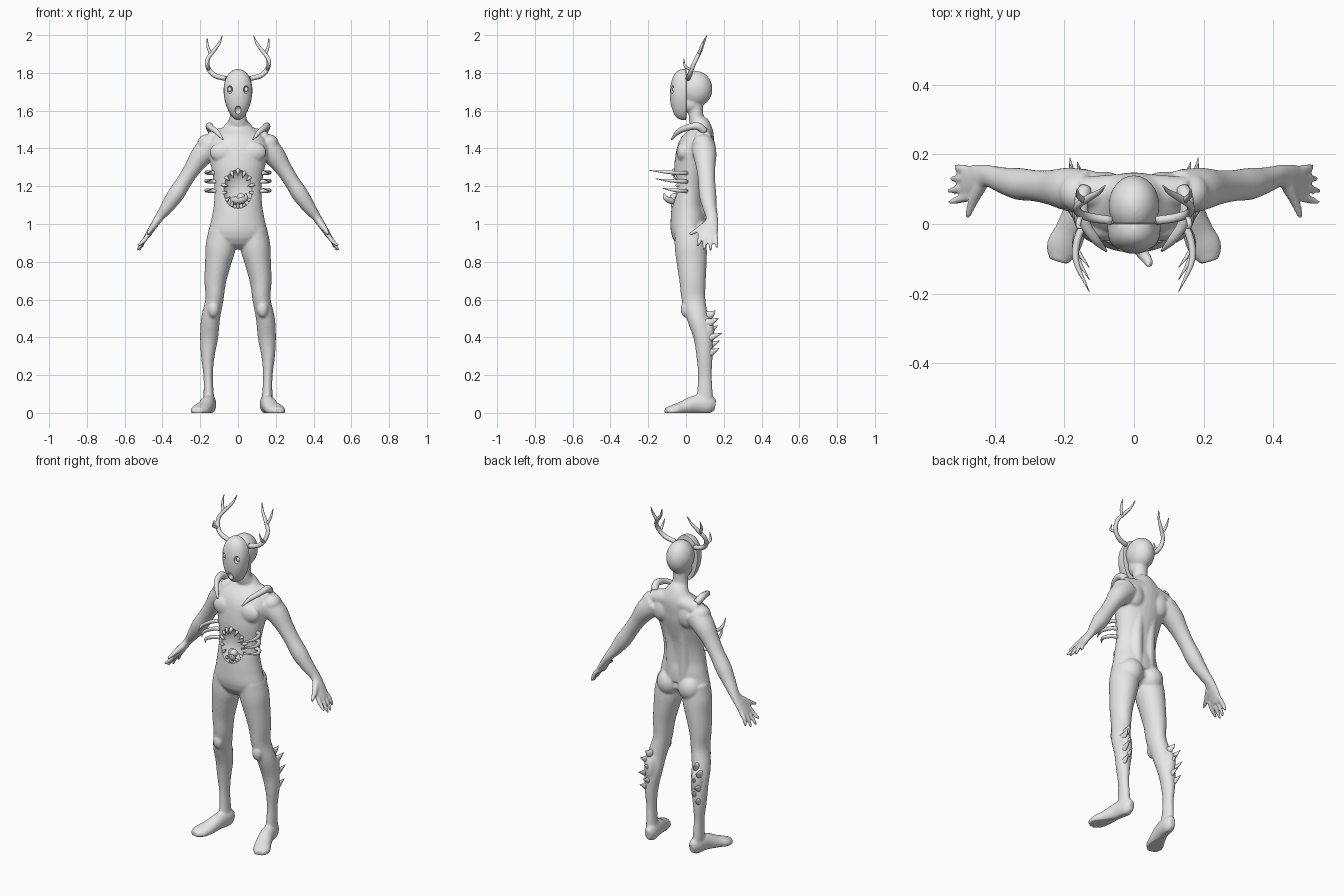
import bpy, bmesh, math
from mathutils import Vector, Matrix

cube = bpy.data.objects.get("Cube")
if cube:
    bpy.data.objects.remove(cube, do_unlink=True)

grey = bpy.data.materials.new("pale_grey")
grey.use_nodes = True
grey.diffuse_color = (0.8, 0.8, 0.8, 1)
grey.node_tree.nodes["Principled BSDF"].inputs["Base Color"].default_value = (0.8, 0.8, 0.8, 1)

X, Y = Vector((1, 0, 0)), Vector((0, 1, 0))
SIDES = (1, -1)


def resample(pts, steps):
    """Catmull-Rom interpolation of points and their radii."""
    p = [Vector(q) for q in pts]
    p = [p[0] * 2 - p[1]] + p + [p[-1] * 2 - p[-2]]
    out = []
    for i in range(1, len(p) - 2):
        a, b, c, d = p[i - 1:i + 3]
        for k in range(steps):
            t = k / steps
            out.append((b * 2 + (c - a) * t + (a * 2 - b * 5 + c * 4 - d) * t * t
                        + (b * 3 - a - c * 3 + d) * t ** 3) / 2)
    return out + [p[-2]]


def loft(bm, pts, ref=Y, side=1, n=20, steps=4):
    """Closed tube; each point is x, y, z, radius across ref, radius along ref."""
    pts = [q if len(q) == 5 else (*q, q[3]) for q in pts]
    pts = resample(pts, steps)
    rings = []
    for i, q in enumerate(pts):
        t = (pts[min(i + 1, len(pts) - 1)] - pts[max(i - 1, 0)]).to_3d().normalized()
        v = (ref - t * ref.dot(t)).normalized()
        u = v.cross(t)
        ring = []
        for k in range(n):
            w = math.tau * k / n
            c = q.to_3d() + u * max(q[3], .001) * math.cos(w) + v * max(q[4], .001) * math.sin(w)
            ring.append(bm.verts.new((c.x * side, c.y, c.z)))
        rings.append(ring)
    for a, b in zip(rings, rings[1:]):
        for k in range(n):
            bm.faces.new((a[k], a[(k + 1) % n], b[(k + 1) % n], b[k]))
    bm.faces.new(rings[0])
    bm.faces.new(rings[-1])


def ball(bm, loc, size, side=1):
    m = Matrix.Translation((loc[0] * side, loc[1], loc[2])) @ Matrix.Diagonal((*size, 1))
    return bmesh.ops.create_uvsphere(bm, u_segments=24, v_segments=16, radius=1, matrix=m)["verts"]


def finish(name, bm):
    bmesh.ops.recalc_face_normals(bm, faces=bm.faces)
    for f in bm.faces:
        f.smooth = True
    me = bpy.data.meshes.new(name)
    bm.to_mesh(me)
    bm.free()
    me.materials.append(grey)
    ob = bpy.data.objects.new(name, me)
    bpy.context.collection.objects.link(ob)
    return ob


def carve(ob, cutter):
    cutter.hide_render = True
    mod = ob.modifiers.new("carve", "BOOLEAN")
    mod.object, mod.operation, mod.solver = cutter, "DIFFERENCE", "EXACT"


def bake(ob, cutter):
    dg = bpy.context.evaluated_depsgraph_get()
    me = bpy.data.meshes.new_from_object(ob.evaluated_get(dg))
    ob.modifiers.clear()
    ob.data = me
    me.materials.clear()
    me.materials.append(grey)
    bpy.data.objects.remove(cutter, do_unlink=True)
    bpy.ops.object.select_all(action="DESELECT")
    ob.select_set(True)
    bpy.context.view_layer.objects.active = ob
    bpy.ops.object.shade_smooth_by_angle(angle=math.radians(45))


# Body: torso, limbs and muscles fused into one skin
bm = bmesh.new()
loft(bm, [(0, .05, .9, .08, .06), (0, .015, .95, .15, .09), (0, .012, 1.03, .14, .093),
          (0, .01, 1.1, .128, .085), (0, .02, 1.2, .125, .08), (0, .03, 1.3, .142, .093),
          (0, .05, 1.4, .16, .095), (0, .075, 1.47, .125, .075), (0, .075, 1.52, .072, .055),
          (0, .055, 1.56, .045, .04), (0, .05, 1.65, .042, .04)], n=32)
loft(bm, [(-.15, .09, 1.45, .045), (0, .095, 1.47, .05), (.15, .09, 1.45, .045)])
ball(bm, (0, .053, 1.715), (.073, .087, .095))
ball(bm, (0, .03, 1.64), (.05, .055, .055))
for s in SIDES:
    # leg and foot
    loft(bm, [(.085, .02, .97, .07, .08), (.092, .025, .88, .08, .085), (.105, .03, .8, .07, .08),
              (.12, .035, .7, .058, .07), (.125, .04, .6, .048, .063), (.145, .062, .5, .05, .056),
              (.153, .09, .4, .048, .05), (.16, .098, .3, .036, .043), (.158, .1, .2, .025, .036),
              (.155, .1, .1, .027, .042), (.152, .1, .03, .03, .045)], side=s)
    loft(bm, [(.145, .155, .04, .03, .018), (.148, .12, .045, .05, .034), (.16, .05, .045, .048, .038),
              (.182, -.02, .025, .036, .045), (.205, -.07, .012, .03, .048),
              (.217, -.108, .01, .018, .028)], ref=X, side=s)
    # arm and palm
    loft(bm, [(.13, .09, 1.42, .07, .065), (.19, .1, 1.365, .06, .062), (.24, .105, 1.295, .045, .05),
              (.285, .11, 1.225, .041, .045), (.33, .115, 1.155, .044, .046),
              (.375, .125, 1.09, .035, .038), (.42, .138, 1.03, .023, .032),
              (.45, .128, .985, .019, .044), (.485, .118, .93, .014, .048)], side=s)
    # fingers and thumb
    for y0, y1, x1, z1 in ((.078, .062, .53, .885), (.105, .095, .533, .862),
                           (.13, .13, .525, .858), (.155, .165, .51, .872)):
        loft(bm, [(.47, y0, .95, .013), (.5, (y0 + y1) / 2, .91, .012), (x1, y1, z1, .007)],
             side=s, n=10)
    loft(bm, [(.44, .11, 1.0, .02), (.462, .065, .97, .015), (.478, .018, .945, .008)],
         ref=X, side=s, n=10)
    # muscle masses
    for loc, size in (((.075, -.015, 1.38), (.075, .035, .055)), ((.085, .11, 1.4), (.06, .04, .07)),
                      ((.07, .06, .95), (.068, .065, .075)), ((.155, .115, .43), (.035, .035, .08)),
                      ((.13, .0, .55), (.03, .028, .045)), ((.165, .09, 1.425), (.05, .055, .05))):
        ball(bm, loc, size, s)
    loft(bm, [(.04, .07, 1.0, .035), (.042, .075, 1.2, .033), (.045, .1, 1.4, .035)], side=s)
body = finish("body", bm)
mod = body.modifiers.new("fuse", "REMESH")
mod.mode, mod.voxel_size, mod.use_smooth_shade = "VOXEL", .0065, True
mod = body.modifiers.new("soften", "SMOOTH")
mod.factor, mod.iterations = .5, 5
bm = bmesh.new()
ball(bm, (0, -.07, 1.185), (.082, .06, .103))
maw = finish("maw_cutter", bm)
carve(body, maw)
bake(body, maw)
for v in body.data.vertices:        # flat soles
    v.co.z = max(v.co.z, 0)

# Mask: flattened half egg with eye and mouth holes
bm = bmesh.new()
for v in bmesh.ops.create_uvsphere(bm, u_segments=48, v_segments=32, radius=1)["verts"]:
    x, y, z = v.co
    depth = -.085 * abs(y) ** .65 if y < 0 else .004 * y
    v.co = (x * (.075 + .013 * z), depth, 1.685 + .135 * z)
mask = finish("mask", bm)
bm = bmesh.new()
for s in SIDES:
    ball(bm, (.044, -.076, 1.712), (.015, .022, .021), s)
ball(bm, (0, -.085, 1.6), (.019, .03, .026))
holes = finish("mask_cutter", bm)
carve(mask, holes)
bake(mask, holes)

bm = bmesh.new()
for s in SIDES:
    ball(bm, (.044, -.062, 1.712), (.01, .01, .013), s)
finish("eyes", bm)

# Antlers: main beam, outer tine and brow spur
bm = bmesh.new()
for s in SIDES:
    loft(bm, [(.065, .01, 1.77, .013), (.12, .018, 1.785, .013), (.155, .03, 1.82, .012),
              (.162, .052, 1.87, .011), (.13, .075, 1.915, .01), (.1, .092, 1.955, .007),
              (.083, .11, 1.998, .002)], side=s, n=10)
    loft(bm, [(.145, .068, 1.9, .009), (.16, .082, 1.94, .007), (.163, .1, 1.985, .002)], side=s, n=10)
    loft(bm, [(.152, .03, 1.815, .008), (.16, -.005, 1.835, .007), (.15, -.012, 1.875, .002)],
         side=s, n=10)
finish("antlers", bm)

# Collar horns
bm = bmesh.new()
for s in SIDES:
    loft(bm, [(.14, .1, 1.49, .02), (.152, .06, 1.518, .02), (.14, .0, 1.508, .016),
              (.11, -.045, 1.485, .013), (.08, -.077, 1.447, .004)], ref=X, side=s, n=12)
finish("collar_horns", bm)

# Rib spikes curling forward
bm = bmesh.new()
for s in SIDES:
    for z, tip in ((1.27, -.195), (1.225, -.16), (1.175, -.125)):
        loft(bm, [(.1, .005, z, .011), (.148, -.01, z, .011), (.168, tip * .5, z + .004, .009),
                  (.128, tip, z + .014, .001)], ref=Vector((0, 0, 1)), side=s, n=10)
finish("rib_spikes", bm)

# Belly teeth
bm = bmesh.new()
for i in range(14):
    w = math.tau * (i + .5) / 14
    c, d = math.cos(w), math.sin(w)
    y = -.062 + .025 * abs(c)
    k = .62 + .08 * (i % 2)
    loft(bm, [(.086 * c, y + .015, 1.185 + .106 * d, .011),
              (.075 * c, y - .008, 1.185 + .092 * d, .009),
              (.08 * k * c, y - .012, 1.185 + .1 * k * d, .001)], n=8)
finish("belly_teeth", bm)

# Tongue
bm = bmesh.new()
loft(bm, [(-.03, -.01, 1.12, .022), (0, -.05, 1.125, .022), (.025, -.085, 1.125, .017),
          (.042, -.11, 1.14, .012), (.04, -.118, 1.162, .004)], ref=X, n=14)
ball(bm, (.015, -.062, 1.14), (.022, .022, .024))
finish("tongue", bm)

# Calf fins
bm = bmesh.new()
for s in SIDES:
    for i, (z, tip) in enumerate(((.53, .155), (.49, .172), (.45, .168), (.41, .19), (.37, .178), (.33, .176))):
        x = .15 + .022 * (i % 2)
        loft(bm, [(x, .085, z - .02, .03, .014), (x + .004, .13, z - .01, .02, .012),
                  (x + .012, tip, z + .012, .001)], ref=X, side=s, n=10)
finish("calf_fins", bm)
